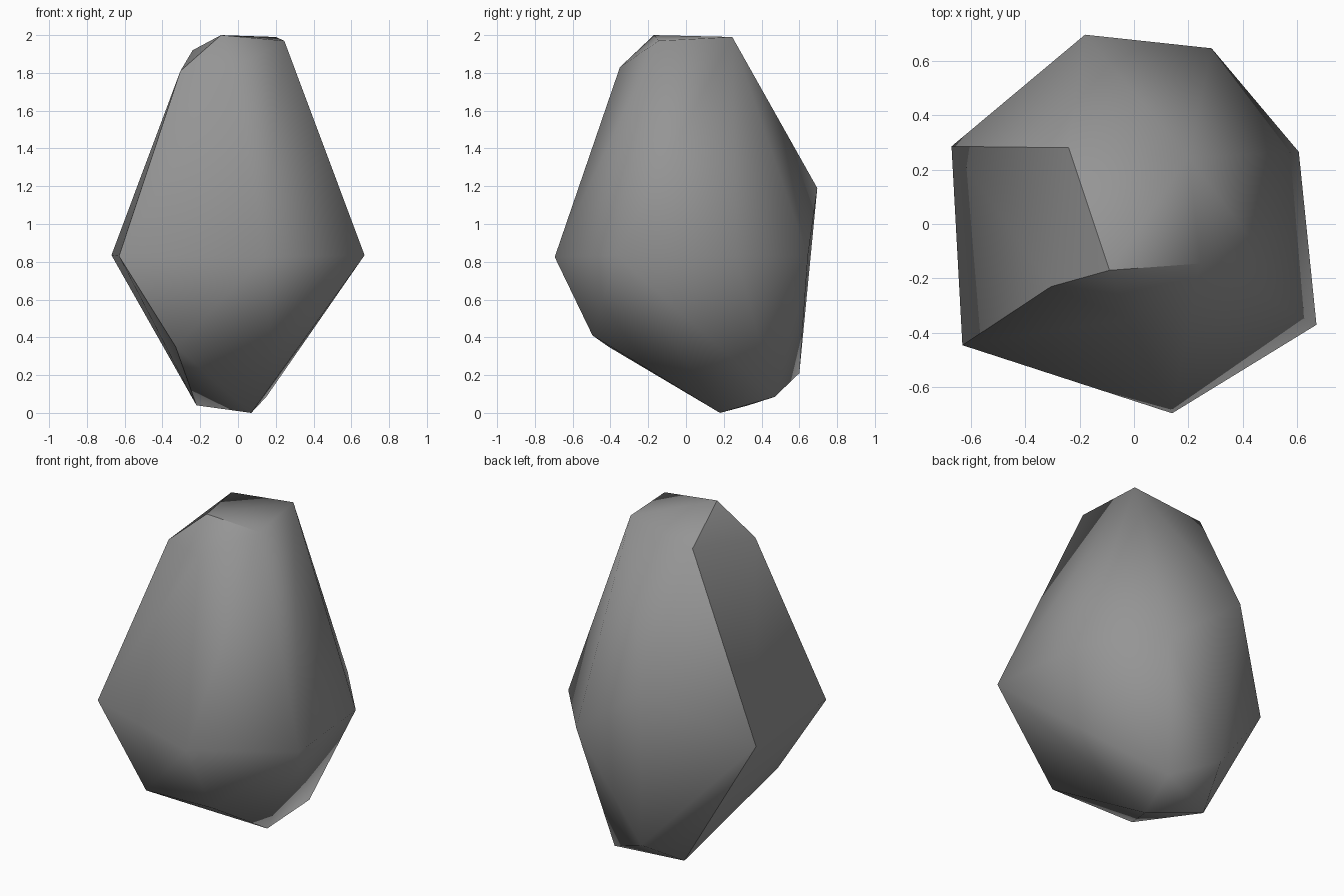
import bpy
import bmesh

default = bpy.data.objects.get("Cube")
if default:
    bpy.data.objects.remove(default, do_unlink=True)

# Stone colour
grey = bpy.data.materials.new("stone_grey")
grey.use_nodes = True
colour = (0.3, 0.3, 0.3, 1)
grey.diffuse_color = colour
grey.node_tree.nodes["Principled BSDF"].inputs["Base Color"].default_value = colour

# Corners of the boulder: crown, waist and foot
corners = {
    "A": (-.09, -.17, 2.0), "B": (.245, -.145, 1.97), "C": (-.24, .28, 1.92),
    "D": (-.305, -.23, 1.81), "E": (-.02, -.35, 1.83), "F": (.2, .245, 1.99),
    "G": (.67, -.37, .835), "H": (.14, -.695, .825), "I": (-.63, -.445, .83),
    "J": (-.67, .285, .835), "K": (-.18, .695, 1.19), "L": (.285, .645, .83),
    "M": (.605, .265, .83),
    "N": (.17, -.495, .41), "P": (-.33, -.41, .35), "Q": (-.22, .33, .04),
    "R": (.15, .47, .085), "S": (-.12, .6, .21), "T": (.07, .18, 0),
}

# Wrap the corners in a convex skin
bm = bmesh.new()
vert = {name: bm.verts.new(co) for name, co in corners.items()}
bmesh.ops.convex_hull(bm, input=list(bm.verts))
bmesh.ops.recalc_face_normals(bm, faces=bm.faces)
for face in bm.faces:
    face.smooth = True

# Crisp creases round the split side and along the crown
for chain in ("ACJQPIDA", "AB"):
    for a, b in zip(chain, chain[1:]):
        if vert[a].is_valid and vert[b].is_valid:
            edge = bm.edges.get((vert[a], vert[b]))
            if edge:
                edge.smooth = False

mesh = bpy.data.meshes.new("boulder")
bm.to_mesh(mesh)
bm.free()
mesh.materials.append(grey)
boulder = bpy.data.objects.new("boulder", mesh)
bpy.context.collection.objects.link(boulder)
